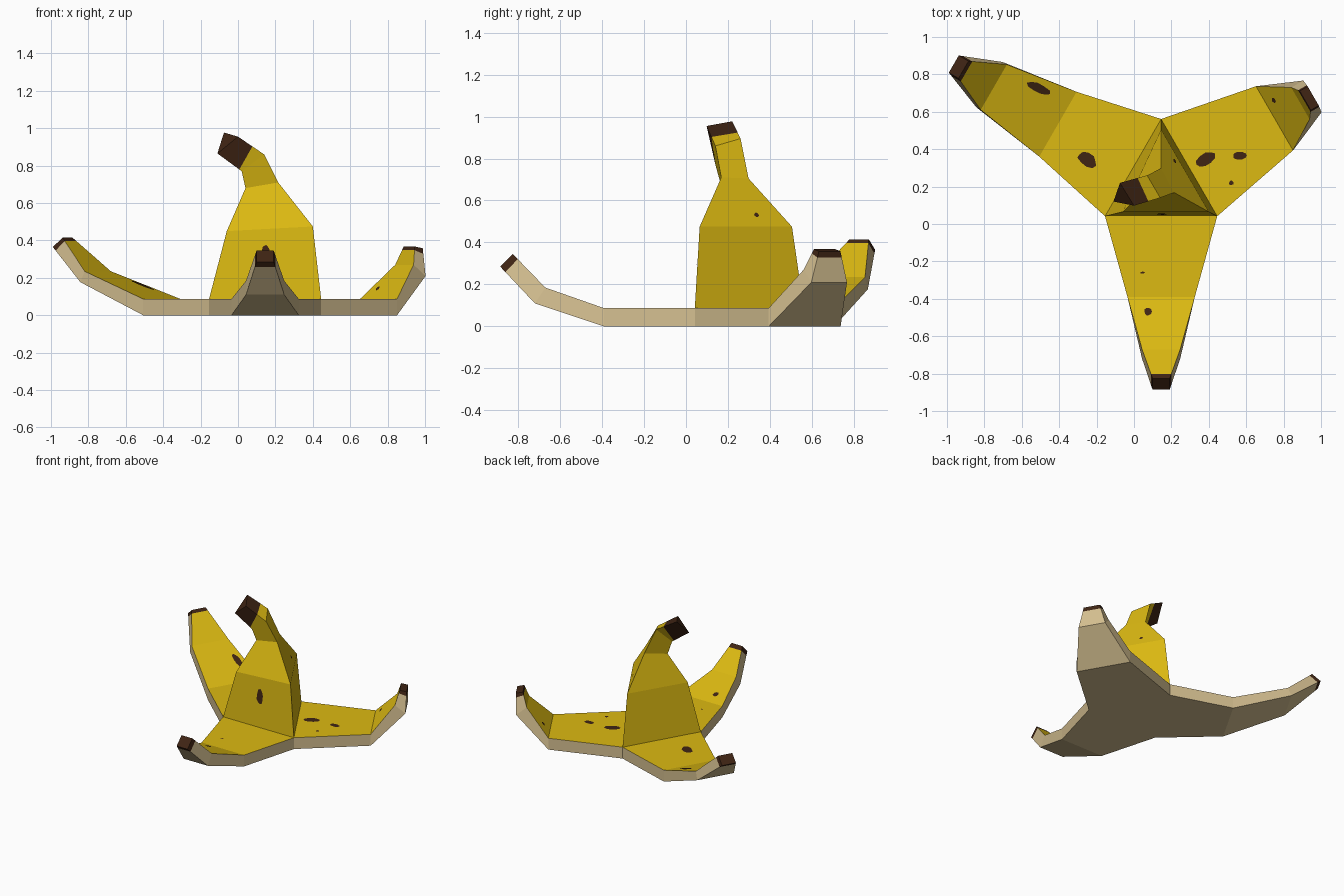
import bpy, math, random
from mathutils import Vector
from mathutils.bvhtree import BVHTree

if "Cube" in bpy.data.objects:
    bpy.data.objects.remove(bpy.data.objects["Cube"])

random.seed(3)


def material(name, rgb):
    m = bpy.data.materials.new(name)
    m.diffuse_color = (*rgb, 1)
    m.use_nodes = True
    m.node_tree.nodes["Principled BSDF"].inputs["Base Color"].default_value = m.diffuse_color
    return m


MATS = [material("banana_yellow", (0.72, 0.49, 0.006)),
        material("inner_beige", (0.66, 0.52, 0.28)),
        material("dark_brown", (0.05, 0.018, 0.007))]
YELLOW, BEIGE, BROWN = 0, 1, 2
CENTRE = Vector((0.145, 0.215, 0))
H = 0.087


def make(name, verts, faces, idx):
    me = bpy.data.meshes.new(name)
    me.from_pydata([tuple(v) for v in verts], [], faces)
    for m in MATS:
        me.materials.append(m)
    for p, i in zip(me.polygons, idx):
        p.material_index = i
    ob = bpy.data.objects.new(name, me)
    bpy.context.collection.objects.link(ob)
    return ob


def loft(name, rings, colour):
    """Skin rings of equal size, closing the last one with a brown cap."""
    n = len(rings[0])
    verts = [v for r in rings for v in r]
    faces, idx = [], []
    for k in range(len(rings) - 1):
        for i in range(n):
            j = (i + 1) % n
            faces.append((k*n + i, k*n + j, (k+1)*n + j, (k+1)*n + i))
            idx.append(BROWN if k == len(rings) - 2 else colour(i))
    faces.append(tuple(range(len(verts) - n, len(verts))))
    idx.append(BROWN)
    return make(name, verts, faces, idx)


# Peeled flaps: stations of (top r, top z, bottom r, bottom z, half width)
def flap(name, degrees, stations, tip_cut):
    a, b = stations[-2:]
    cut = tuple(p + (q - p) * tip_cut for p, q in zip(a, b))
    d = Vector((math.cos(math.radians(degrees)), math.sin(math.radians(degrees)), 0))
    s = Vector((-d.y, d.x, 0))
    rings = []
    for rt, zt, rb, zb, w in [(0.173, H, 0.173, 0, 0.30)] + stations[:-1] + [cut, b]:
        top, bot = CENTRE + d*rt + Vector((0, 0, zt)), CENTRE + d*rb + Vector((0, 0, zb))
        rings.append([top + s*w, top - s*w, bot - s*w, bot + s*w][::-1])
    return loft(name, rings, lambda i: YELLOW if i == 2 else BEIGE)


front = flap("front_peel", -90, [(0.605, H, 0.605, 0, 0.18),
                                 (0.885, 0.185, 0.935, 0.11, 0.102),
                                 (1.04, 0.345, 1.10, 0.285, 0.046)], 0.85)
right = flap("right_peel", 30, [(0.70, H, 0.70, 0, 0.198),
                                (0.86, 0.27, 0.934, 0.21, 0.098),
                                (0.89, 0.368, 0.939, 0.358, 0.059)], 0.8)
left = flap("left_peel", 150, [(0.637, H, 0.637, 0, 0.20),
                               (1.033, 0.235, 1.06, 0.177, 0.14),
                               (1.22, 0.415, 1.28, 0.365, 0.053)], 0.9)

# Unpeeled body with its bent stem
base = [CENTRE + Vector((0.346*math.cos(a), 0.346*math.sin(a), H))
        for a in (math.radians(210), math.radians(330), math.radians(90))]
neck = [Vector((0.02, 0.14, 0.77)), Vector((0.14, 0.14, 0.86)), Vector((0.07, 0.26, 0.895))]
end = [Vector((-0.11, 0.12, 0.865)), Vector((0, 0.098, 0.955)), Vector((-0.075, 0.22, 0.977))]
stem = [p.lerp(q, t) for p, q, t in zip(neck, end, (0.1, 0.45, 0.35))]
body = loft("banana_body", [
    base,
    [Vector((-0.06, 0.065, 0.45)), Vector((0.40, 0.065, 0.475)), Vector((0.145, 0.505, 0.475))],
    [Vector((0.04, 0.165, 0.68)), Vector((0.215, 0.168, 0.71)), Vector((0.145, 0.298, 0.705))],
    neck, stem, end], lambda i: YELLOW)

# Underside of the centre
make("underside", [(v.x, v.y, 0) for v in base], [(2, 1, 0)], [BEIGE])


# Ripe spots: thin irregular plates found by casting a ray on a part
def spot(part, origin, ray, axis, length, width):
    me = part.data
    tree = BVHTree.FromPolygons([v.co for v in me.vertices],
                                [tuple(p.vertices) for p in me.polygons])
    hit, n, _, _ = tree.ray_cast(Vector(origin), Vector(ray))
    if hit is None:
        return
    if n.dot(Vector(ray)) > 0:
        n = -n
    u = Vector(axis)
    u = (u - n * u.dot(n)).normalized()
    v = n.cross(u)
    pts = []
    for k in range(10):
        a = math.tau * k / 10
        f = random.uniform(0.85, 1.1)
        pts.append(hit + n*0.004 + u*(f*length/2*math.cos(a)) + v*(f*width/2*math.sin(a)))
    make("ripe_spot", pts, [tuple(range(10))], [BROWN])


DOWN = (0, 0, -1)
for part, x, y, axis, l, w in [
        (front, 0.075, -0.47, (1, 0, 0), 0.045, 0.045),
        (front, 0.045, -0.26, (1, 0, 0), 0.025, 0.01),
        (left, -0.25, 0.345, (1, -0.7, 0), 0.115, 0.07),
        (left, -0.51, 0.725, (1, -0.5, 0), 0.14, 0.05),
        (right, 0.38, 0.345, (1, 0.6, 0), 0.115, 0.065),
        (right, 0.565, 0.365, (1, 0, 0), 0.075, 0.04),
        (right, 0.52, 0.22, (1, 0, 0), 0.026, 0.024),
        (right, 0.75, 0.662, (1, 0, 0), 0.03, 0.03)]:
    spot(part, (x, y, 3), DOWN, axis, l, w)
spot(body, (0.15, -3, 0.315), (0, 1, 0), (0, 0, 1), 0.115, 0.055)
spot(body, (3, 0.335, 0.53), (-1, 0, 0), (0, 1, 0), 0.025, 0.025)
